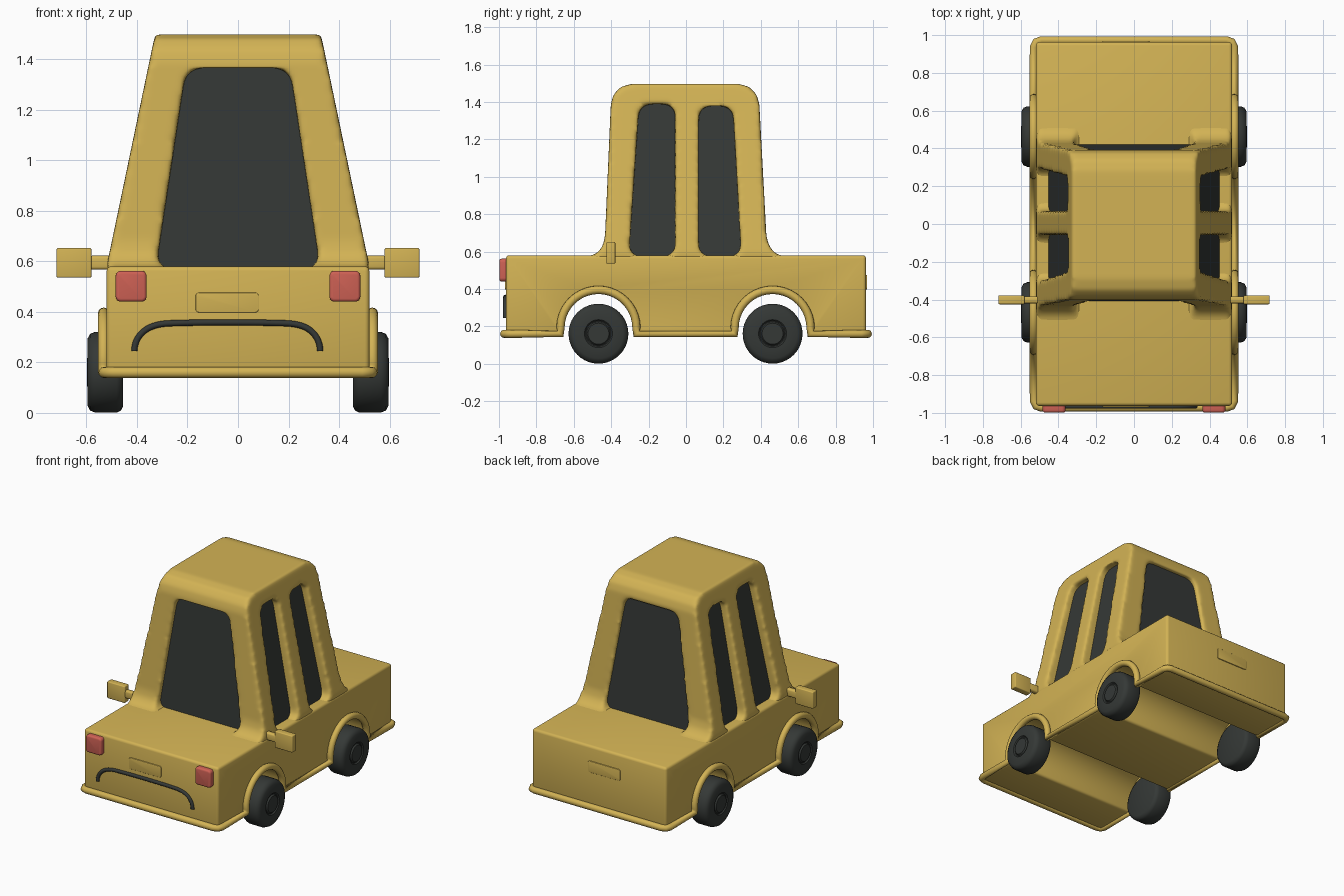
import bpy, bmesh
from math import sin, cos, pi, radians

if "Cube" in bpy.data.objects:
    bpy.data.objects.remove(bpy.data.objects["Cube"])


def material(name, rgb):
    m = bpy.data.materials.new(name)
    m.diffuse_color = (*rgb, 1)
    m.use_nodes = True
    m.node_tree.nodes["Principled BSDF"].inputs["Base Color"].default_value = m.diffuse_color
    return m


YELLOW = material("yellow_paint", (0.65, 0.45, 0.09))
DARK = material("dark_rubber_glass", (0.035, 0.04, 0.037))
RED = material("red_lamp", (0.62, 0.12, 0.09))


def add(name, bm, mat):
    bmesh.ops.recalc_face_normals(bm, faces=bm.faces)
    me = bpy.data.meshes.new(name)
    bm.to_mesh(me)
    bm.free()
    ob = bpy.data.objects.new(name, me)
    bpy.context.collection.objects.link(ob)
    me.materials.append(mat)
    return ob


def finish(ob, angle=40):
    bpy.ops.object.select_all(action='DESELECT')
    ob.select_set(True)
    bpy.context.view_layer.objects.active = ob
    for m in list(ob.modifiers):
        bpy.ops.object.modifier_apply(modifier=m.name)
    bpy.ops.object.shade_smooth_by_angle(angle=radians(angle))
    return ob


def prism(pts, axis, a, b, r=0):
    """Extrude a profile along x or y, optionally rounding its corners."""
    bm = bmesh.new()
    def at(t, p):
        return (t, p[0], p[1]) if axis == 'x' else (p[0], t, p[1])
    A = [bm.verts.new(at(a, p)) for p in pts]
    B = [bm.verts.new(at(b, p)) for p in pts]
    bm.faces.new(A)
    bm.faces.new(B[::-1])
    n = len(pts)
    for i in range(n):
        j = (i + 1) % n
        bm.faces.new((A[i], B[i], B[j], A[j]))
    if r:
        es = [bm.edges.get((A[i], B[i])) for i in range(n)]
        bmesh.ops.bevel(bm, geom=es, offset=r, segments=6, profile=0.5, affect='EDGES')
    return bm


def round_edges(ob, width, segments=3):
    m = ob.modifiers.new("round", 'BEVEL')
    m.width, m.segments, m.limit_method, m.angle_limit = width, segments, 'ANGLE', radians(40)
    return finish(ob)


def box(name, x, y, z, mat, bevel, corner=0):
    pts = [(x[0], z[0]), (x[1], z[0]), (x[1], z[1]), (x[0], z[1])]
    return round_edges(add(name, prism(pts, 'y', y[0], y[1], corner), mat), bevel)


def tube(name, pts, radius, mat, cyclic=False, kind='POLY'):
    cu = bpy.data.curves.new(name, 'CURVE')
    cu.dimensions = '3D'
    cu.bevel_depth, cu.bevel_resolution, cu.use_fill_caps = radius, 4, True
    s = cu.splines.new(kind)
    s.points.add(len(pts) - 1)
    for p, c in zip(s.points, pts):
        p.co = (*c, 1)
    s.use_cyclic_u = cyclic
    if kind == 'NURBS':
        s.order_u, s.use_endpoint_u, s.resolution_u = 3, True, 8
    cu.materials.append(mat)
    ob = bpy.data.objects.new(name, cu)
    bpy.context.collection.objects.link(ob)
    return ob


WHEEL_Y = (-0.468, 0.463)


def arch(yc, r, base):
    pts = [(yc - r * cos(pi * i / 20), 0.192 + r * sin(pi * i / 20)) for i in range(21)]
    return [(yc - r, base)] + pts + [(yc + r, base)]


# Lower body with wheel tunnels
profile = [(-0.963, 0.15)]
for yc in WHEEL_Y:
    profile += arch(yc, 0.195, 0.15)
profile += [(0.963, 0.15), (0.963, 0.58), (-0.963, 0.58)]
round_edges(add("lower_body", prism(profile, 'x', -0.52, 0.52), YELLOW), 0.018)

# Cabin: tapered profile, window pockets cut out, then softened
side = [(-0.54, 0.5), (-0.54, 0.57), (-0.48, 0.588), (-0.447, 0.625), (-0.433, 0.68),
        (-0.402, 1.39), (-0.387, 1.44), (-0.35, 1.48), (-0.29, 1.497),
        (0.28, 1.497), (0.34, 1.48), (0.377, 1.44), (0.392, 1.39),
        (0.43, 0.68), (0.447, 0.625), (0.48, 0.588), (0.54, 0.57), (0.54, 0.5)]
bm = prism(side, 'x', -1, 1)
bmesh.ops.bisect_plane(bm, geom=bm.verts[:] + bm.edges[:] + bm.faces[:],
                       plane_co=(0, 0, 0.58), plane_no=(0, 0, 1))
for v in bm.verts:
    d = v.co.z - 0.58
    v.co.x *= 0.52 - 0.19 * d / 0.91 if d > 0 else 0.52 + 0.3 * d
cabin = add("cabin", bm, YELLOW)

door_a = [(-0.305, 0.575), (-0.058, 0.575), (-0.058, 1.388), (-0.25, 1.388)]
door_b = [(0.068, 0.575), (0.295, 0.575), (0.25, 1.378), (0.068, 1.378)]
screen = [(-0.325, 0.57), (0.325, 0.57), (0.205, 1.365), (-0.205, 1.365)]
cutters = []
for a, b in ((0.2, 0.7), (-0.7, -0.2)):
    for shape in (door_a, door_b):
        cutters.append(add("window_cutter", prism(shape, 'x', a, b, 0.06), YELLOW))
for a, b in ((0.32, 0.7), (-0.7, -0.32)):
    cutters.append(add("screen_cutter", prism(screen, 'y', a, b, 0.06), YELLOW))
for c in cutters:
    c.hide_render = True
    m = cabin.modifiers.new("cut", 'BOOLEAN')
    m.operation, m.solver, m.object = 'DIFFERENCE', 'EXACT', c
m = cabin.modifiers.new("soften", 'REMESH')
m.mode, m.voxel_size = 'VOXEL', 0.013
m = cabin.modifiers.new("smooth", 'SMOOTH')
m.factor, m.iterations = 0.5, 8
finish(cabin, 80)
for c in cutters:
    bpy.data.objects.remove(c)

# Glass core behind the window openings, with chamfered corners
bm = bmesh.new()
rings = []
for z, hx, y0, y1 in ((0.52, 0.465, -0.41, 0.425), (1.43, 0.295, -0.368, 0.36)):
    c = 0.08
    ring = [(hx, y0 + c), (hx, y1 - c), (hx - c, y1), (c - hx, y1),
            (-hx, y1 - c), (-hx, y0 + c), (c - hx, y0), (hx - c, y0)]
    rings.append([bm.verts.new((x, y, z)) for x, y in ring])
lo, hi = rings
bm.faces.new(lo)
bm.faces.new(hi)
for i in range(8):
    j = (i + 1) % 8
    bm.faces.new((lo[i], lo[j], hi[j], hi[i]))
finish(add("window_glass", bm, DARK), 20)

# Trim tube running round the skirt and over the wheel arches
half = [(0.49, -0.972, 0.16), (0.518, -0.963, 0.16), (0.53, -0.935, 0.16)]
for yc in WHEEL_Y:
    half += [(0.532, y, z) for y, z in arch(yc, 0.203, 0.16)]
half += [(0.53, 0.935, 0.16), (0.518, 0.963, 0.16), (0.49, 0.972, 0.16)]
tube("skirt_trim", half + [(-x, y, z) for x, y, z in reversed(half)], 0.022, YELLOW, True)

# Wheels: lathed tyre with a hub
wheel = [(0.455, 0), (0.455, 0.135), (0.463, 0.152), (0.48, 0.16), (0.565, 0.16),
         (0.585, 0.152), (0.596, 0.132), (0.596, 0.075), (0.588, 0.068),
         (0.588, 0.063), (0.598, 0.056), (0.598, 0)]
for s in (-1, 1):
    for yc, end in zip(WHEEL_Y, ("front", "rear")):
        bm = bmesh.new()
        vs = [bm.verts.new((s * x, yc, 0.161 + r)) for x, r in wheel]
        es = [bm.edges.new(p) for p in zip(vs, vs[1:])]
        bmesh.ops.spin(bm, geom=vs + es, cent=(0, yc, 0.161), axis=(1, 0, 0),
                       angle=2 * pi, steps=40)
        bmesh.ops.remove_doubles(bm, verts=bm.verts, dist=1e-4)
        finish(add(end + "_wheel", bm, DARK))

# Side mirrors and head lamps
for s in (-1, 1):
    def span(a, b):
        return sorted((s * a, s * b))
    box("mirror", span(0.58, 0.718), (-0.425, -0.378), (0.535, 0.652), YELLOW, 0.006)
    box("mirror_arm", span(0.42, 0.59), (-0.42, -0.383), (0.567, 0.622), YELLOW, 0.012)
    box("head_lamp", span(0.362, 0.484), (-0.998, -0.94), (0.44, 0.562), RED, 0.012, 0.02)

# Blank plates front and rear
box("front_plate", (-0.168, 0.082), (-0.969, -0.94), (0.397, 0.476), YELLOW, 0.003, 0.015)
box("rear_plate", (-0.168, 0.082), (0.94, 0.969), (0.397, 0.476), YELLOW, 0.003, 0.015)

# Drooping grille line
droop = [(-0.41, 0.245), (-0.41, 0.29), (-0.34, 0.352), (-0.2, 0.357), (-0.04, 0.358),
         (0.12, 0.357), (0.26, 0.352), (0.325, 0.29), (0.325, 0.245)]
tube("grille_line", [(x, -0.966, z) for x, z in droop], 0.012, DARK, False, 'NURBS')
